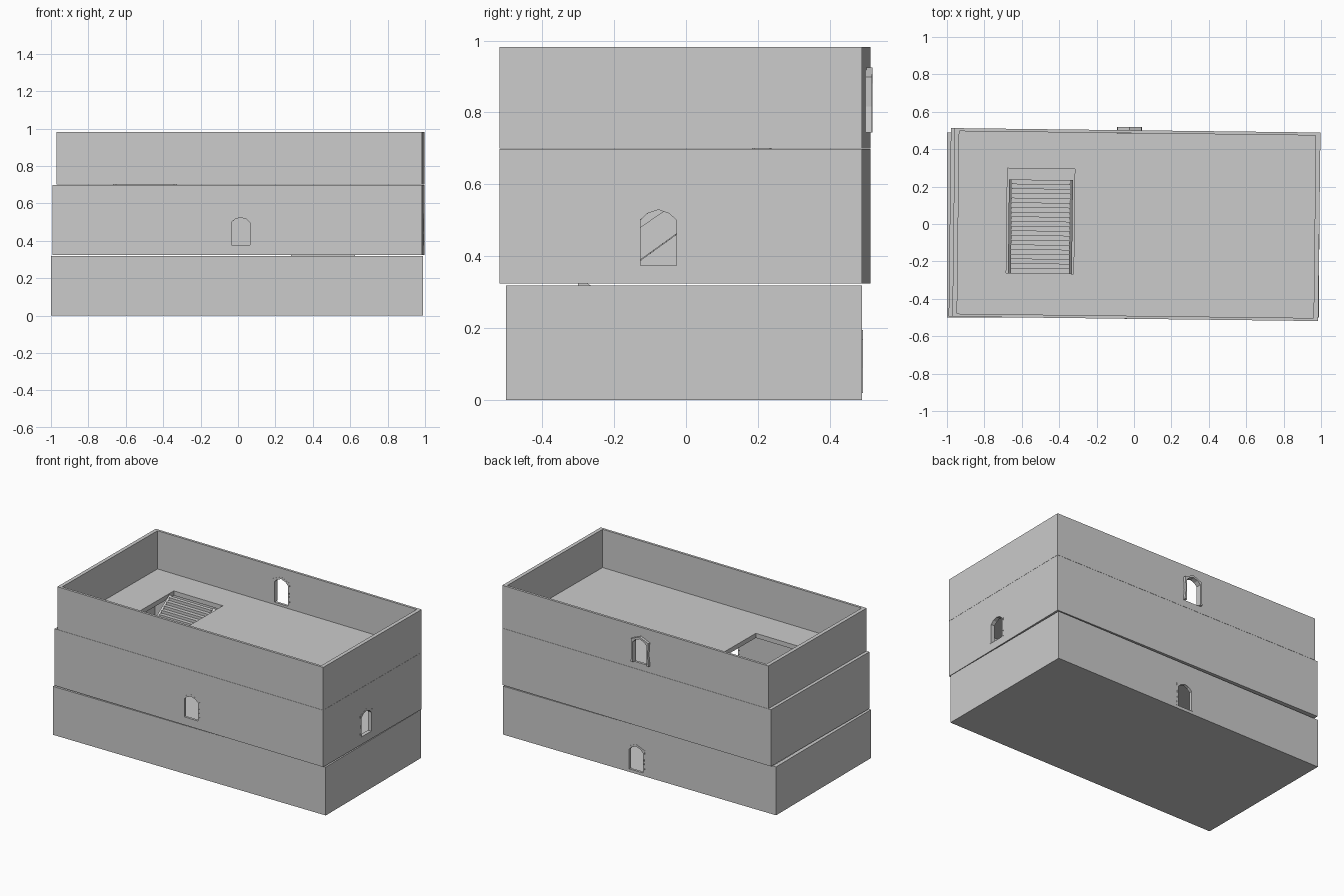
import bpy, bmesh, math
from mathutils import Matrix

if "Cube" in bpy.data.objects:
    bpy.data.objects.remove(bpy.data.objects["Cube"])

TILT = -0.012  # upper storeys are turned very slightly


def mesh_object(name, bm):
    bmesh.ops.recalc_face_normals(bm, faces=bm.faces)
    me = bpy.data.meshes.new(name)
    bm.to_mesh(me)
    bm.free()
    ob = bpy.data.objects.new(name, me)
    bpy.context.collection.objects.link(ob)
    return ob


def box(name, x0, x1, y0, y1, z0, z1):
    bm = bmesh.new()
    bmesh.ops.create_cube(bm, size=1)
    for v in bm.verts:
        v.co = ((x0 + x1) / 2 + v.co.x * (x1 - x0),
                (y0 + y1) / 2 + v.co.y * (y1 - y0),
                (z0 + z1) / 2 + v.co.z * (z1 - z0))
    return mesh_object(name, bm)


def prism(name, pts, depth, mat):
    """Extrude a 2D outline (u across, z up) centred through a wall."""
    bm = bmesh.new()
    vs = [bm.verts.new((u, -depth / 2, z)) for u, z in pts]
    f = bm.faces.new(vs)
    ext = bmesh.ops.extrude_face_region(bm, geom=[f])
    for v in ext["geom"]:
        if isinstance(v, bmesh.types.BMVert):
            v.co.y += depth
    ob = mesh_object(name, bm)
    ob.data.transform(mat)
    return ob


def cut(ob, cutter):
    m = ob.modifiers.new("cut", "BOOLEAN")
    m.operation, m.solver, m.object = "DIFFERENCE", "EXACT", cutter
    bpy.context.view_layer.objects.active = ob
    bpy.ops.object.modifier_apply(modifier=m.name)
    bpy.data.objects.remove(cutter)


def room(name, x0, x1, y0, y1, z0, z1, floor=0.03):
    ob = box(name, x0, x1, y0, y1, z0, z1)
    cut(ob, box("void", x0 + .025, x1 - .025, y0 + .016, y1 - .016, z0 + floor, z1 + .1))
    return ob


def opening(name, wall, mat, h, depth):
    """Pointed opening with a thin frame whose jambs are pinched at mid height."""
    outer = [(-.066, 0), (-.058, h * .4), (-.064, h * .85), (0, h), (.064, h * .85), (.058, h * .4), (.066, 0)]
    inner = [(-.05, 0), (-.05, h * .75), (-.03, h * .86), (0, h * .92), (.03, h * .86), (.05, h * .75), (.05, 0)]
    cut(wall, prism("hole", outer, .12, mat))
    frame = prism(name, outer, depth, mat)
    cut(frame, prism("hole", [(u, z + (-.01 if z == 0 else 0)) for u, z in inner], .12, mat))
    return frame


def staircase(name, xc, y0, y1, z0, z1, n=20):
    """Steps rising from y0 to y1 with a slanted underside, plus two side strings."""
    turn = Matrix.Translation((xc, 0, 0)) @ Matrix.Rotation(math.pi / 2, 4, "Z")
    dy, dz = (y1 - y0) / n, (z1 - z0) / n
    pts = [(y0, z0)]
    for i in range(n):
        pts += [(y0 + i * dy, z0 + (i + 1) * dz), (y0 + (i + 1) * dy, z0 + (i + 1) * dz)]
    pts += [(y1, z1 - .06), (y0 + (y1 - y0) * .15, z0)]
    parts = [prism(name + "_steps", pts, .31, turn)]
    side = [(y0, z0), (y0, z0 + .03), (y1, z1 + .005), (y1, z1 - .075), (y0 + (y1 - y0) * .18, z0)]
    for tag, s in (("left", -1), ("right", 1)):
        parts.append(prism(name + "_string_" + tag, side, .016,
                           Matrix.Translation((s * .163, 0, 0)) @ turn))
    return parts


def at(x, y, z, angle=0):
    return Matrix.Translation((x, y, z)) @ Matrix.Rotation(angle, 4, "Z")


# storeys
ground = room("ground_storey", -1.0, .99, -.50, .49, 0, .319, .012)
middle = room("middle_storey", -.985, .991, -.507, .501, .325, .699)
top = room("top_storey", -.965, .991, -.507, .501, .70, .982)

# stair wells through the floors
cut(top, box("well", -.68, -.32, -.27, .29, .65, .80))
cut(middle, box("well", .275, .635, -.36, .20, .28, .42))

# doors and windows with their frames
opening("back_door_frame", ground, at(.02, .482, .02), .175, .019)
turned = [middle, top]
turned.append(opening("front_window_frame", middle, at(.02, -.499, .378), .16, .017))
turned.append(opening("side_window_frame", middle, at(.979, -.065, .375, math.pi / 2), .168, .026))
turned.append(opening("upper_door_frame", top, at(-.03, .501, .745), .18, .034))

# staircases
turned += staircase("upper_stair", -.50, -.27, .23, .355, .725)
staircase("lower_stair", .455, .20, -.30, .012, .335)

# slight turn of the upper storeys
for ob in turned:
    ob.data.transform(Matrix.Rotation(TILT, 4, "Z"))
